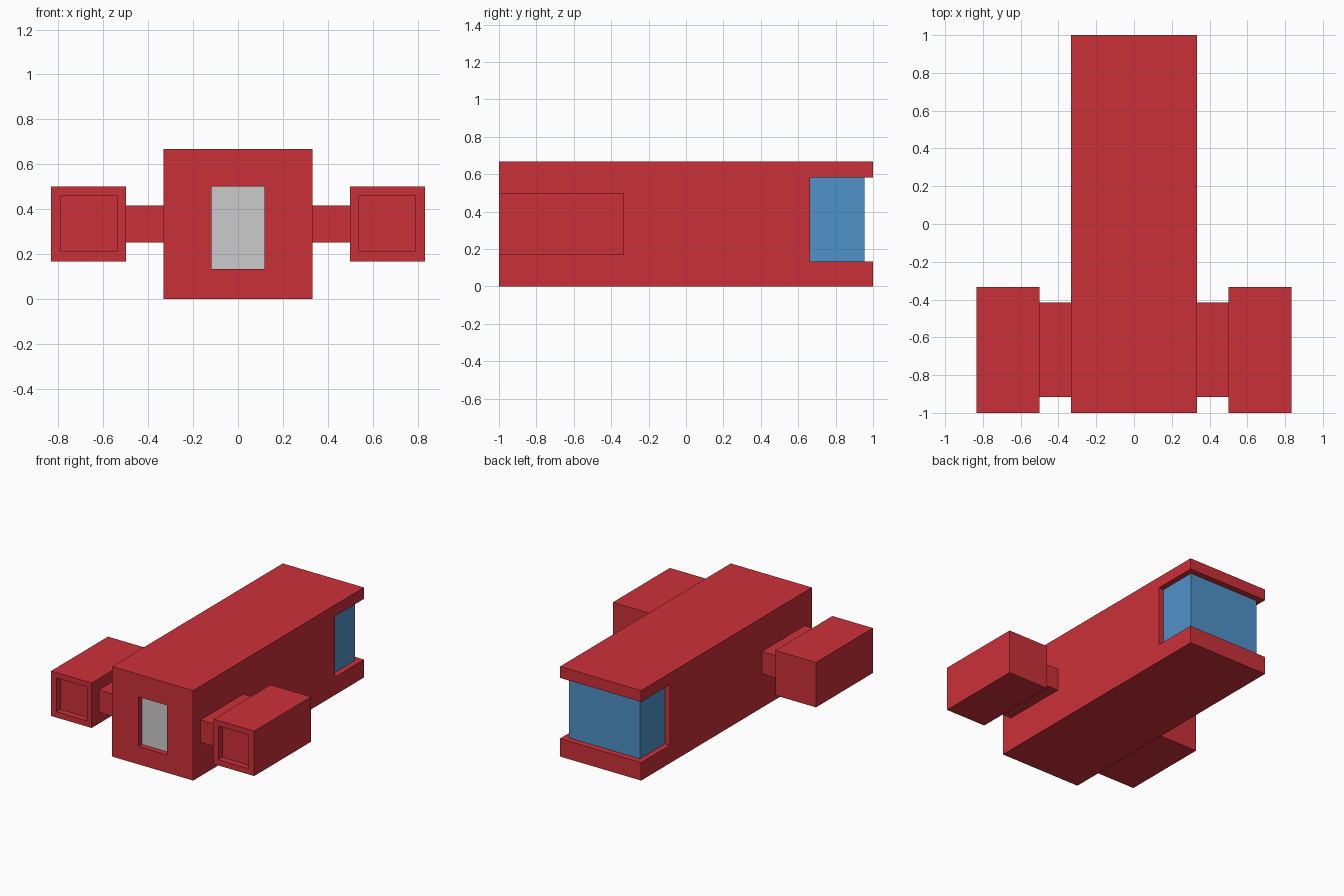
import bpy

if "Cube" in bpy.data.objects:
    bpy.data.objects.remove(bpy.data.objects["Cube"])


def material(name, color):
    mat = bpy.data.materials.new(name)
    mat.diffuse_color = color
    mat.use_nodes = True
    mat.node_tree.nodes["Principled BSDF"].inputs["Base Color"].default_value = mat.diffuse_color
    return mat


red = material("red", (0.6, 0.03, 0.04, 1))
blue = material("blue", (0.08, 0.29, 0.58, 1))


def box(name, x, y, z, mat=None):
    """Axis-aligned box from (min, max) ranges."""
    ranges = (x, y, z)
    bpy.ops.mesh.primitive_cube_add(size=1)
    obj = bpy.context.object
    obj.name = name
    centre = [(a + b) / 2 for a, b in ranges]
    size = [abs(b - a) for a, b in ranges]
    for v in obj.data.vertices:
        v.co = [c + s * p for c, s, p in zip(centre, size, v.co)]
    if mat:
        obj.data.materials.append(mat)
    return obj


def cut(target, name, x, y, z):
    """Subtract a box from the target."""
    cutter = box(name, x, y, z, red)
    cutter.hide_render = True
    cutter.hide_viewport = True
    cutter.display_type = 'WIRE'
    mod = target.modifiers.new(name, 'BOOLEAN')
    mod.operation = 'DIFFERENCE'
    mod.solver = 'EXACT'
    mod.object = cutter


# Hull with a door recess at the front and an open window bay at the back
hull = box("hull", (-0.333, 0.333), (-1, 1), (0, 0.667), red)
cut(hull, "door_cutter", (-0.117, 0.117), (-1.2, -0.94), (0.133, 0.5))
cut(hull, "window_cutter", (-0.6, 0.6), (0.662, 1.2), (0.133, 0.583))

# Grey door and wraparound window, both set back from the hull faces
box("door", (-0.117, 0.117), (-0.96, -0.94), (0.133, 0.5))
box("window", (-0.292, 0.292), (0.662, 0.955), (0.133, 0.583), blue)

# Side pods with recessed front ends, joined to the hull by struts
for side, s in (("left", -1), ("right", 1)):
    box(side + "_strut", (s * 0.333, s * 0.5), (-0.915, -0.415), (0.25, 0.417), red)
    pod = box(side + "_pod", (s * 0.5, s * 0.833), (-1, -0.333), (0.167, 0.5), red)
    cut(pod, side + "_pod_cutter", (s * 0.54, s * 0.788), (-1.2, -0.955), (0.21, 0.46))
